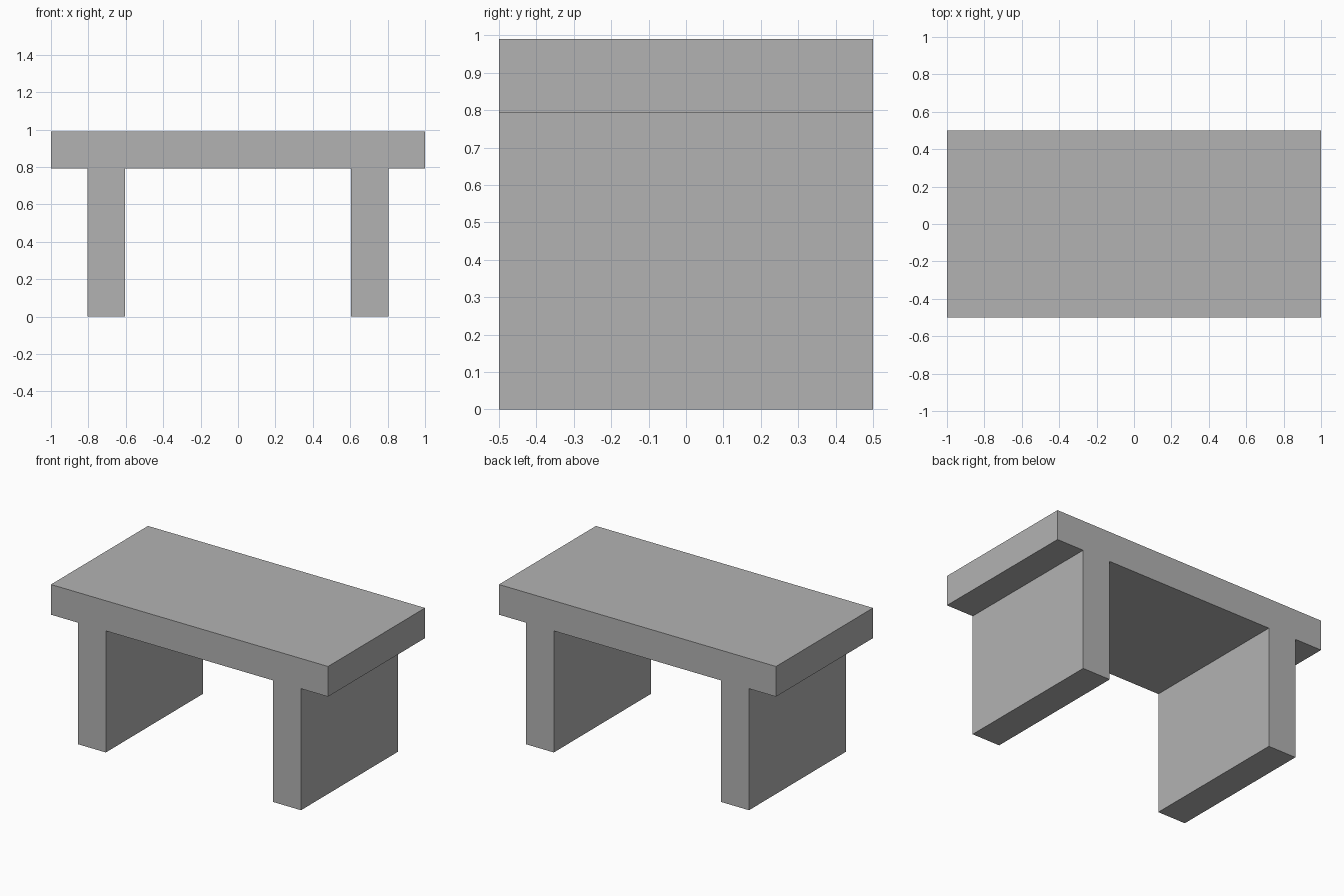
import bpy
import bmesh

# Remove the default cube
cube = bpy.data.objects.get("Cube")
if cube:
    bpy.data.objects.remove(cube, do_unlink=True)

HALF_LENGTH, HALF_DEPTH = 1.0, 0.5
LEG_INNER, LEG_OUTER = 0.604, 0.805
SLAB_BOTTOM, TOP = 0.793, 0.99


def make_material(name, color):
    mat = bpy.data.materials.new(name)
    mat.use_nodes = True
    mat.diffuse_color = color
    mat.node_tree.nodes["Principled BSDF"].inputs["Base Color"].default_value = color
    return mat


stone = make_material("stone grey", (0.45, 0.45, 0.45, 1.0))

# Right half of the cross-section, from the inner leg corner up to the top edge
half = [
    (LEG_INNER, SLAB_BOTTOM), (LEG_INNER, 0), (LEG_OUTER, 0),
    (LEG_OUTER, SLAB_BOTTOM), (HALF_LENGTH, SLAB_BOTTOM), (HALF_LENGTH, TOP),
]
profile = half + [(-x, z) for x, z in reversed(half)]

# Bench: slab and two panel legs as one extruded profile
bm = bmesh.new()
front = bm.faces.new([bm.verts.new((x, -HALF_DEPTH, z)) for x, z in profile])
back = bmesh.ops.extrude_face_region(bm, geom=[front], use_keep_orig=True)
verts = [g for g in back["geom"] if isinstance(g, bmesh.types.BMVert)]
bmesh.ops.translate(bm, verts=verts, vec=(0, 2 * HALF_DEPTH, 0))
bmesh.ops.recalc_face_normals(bm, faces=bm.faces)

mesh = bpy.data.meshes.new("bench")
bm.to_mesh(mesh)
bm.free()
mesh.materials.append(stone)
bench = bpy.data.objects.new("bench", mesh)
bpy.context.collection.objects.link(bench)
